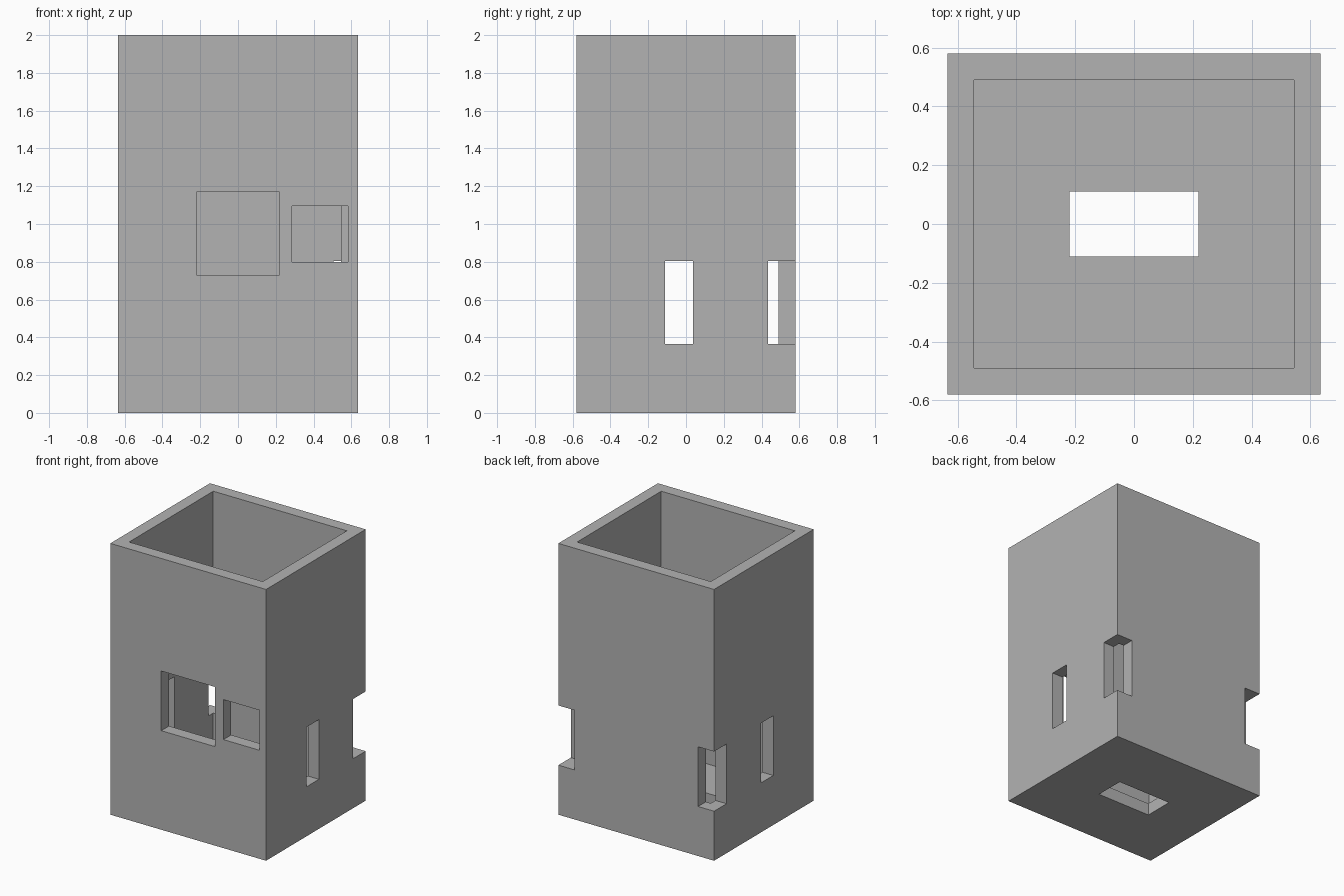
import bpy

cube = bpy.data.objects.get("Cube")
if cube:
    bpy.data.objects.remove(cube, do_unlink=True)

HX, HY, H = 0.635, 0.58, 2.0   # outer half sizes and height
WALL = 0.09
BITE = 0.13                    # how far each opening reaches into the shell
OUT = 0.1                      # cutter overshoot


def box(name, low, high):
    """Axis-aligned box between two corners."""
    bpy.ops.mesh.primitive_cube_add(size=1)
    obj = bpy.context.object
    obj.name = name
    for v in obj.data.vertices:
        v.co = [lo if c < 0 else hi for c, lo, hi in zip(v.co, low, high)]
    return obj


def cut(target, name, low, high):
    """Subtract a box from the target and discard the cutter."""
    cutter = box(name, low, high)
    mod = target.modifiers.new(name, "BOOLEAN")
    mod.operation = "DIFFERENCE"
    mod.solver = "EXACT"
    mod.object = cutter
    bpy.context.view_layer.objects.active = target
    bpy.ops.object.modifier_apply(modifier=mod.name)
    bpy.data.objects.remove(cutter, do_unlink=True)


# Open-topped box shell
shell = box("box_shell", (-HX, -HY, 0), (HX, HY, H))
cut(shell, "cavity", (-HX + WALL, -HY + WALL, WALL), (HX - WALL, HY - WALL, H + OUT))

# Front openings
front, front_in = -HY - OUT, -HY + BITE
cut(shell, "front_large_window", (-0.22, front, 0.73), (0.22, front_in, 1.17))
cut(shell, "front_small_window", (0.287, front, 0.8), (0.583, front_in, 1.095))

# Side slots and back corner notches, on both sides
for side in (-1, 1):
    x0, x1 = sorted((side * (HX - BITE), side * (HX + OUT)))
    cut(shell, "side_slot", (x0, -0.11, 0.365), (x1, 0.036, 0.805))
    cut(shell, "corner_notch", (x0, 0.435, 0.365), (x1, HY + OUT, 0.805))

# Floor opening
cut(shell, "floor_hole", (-0.22, -0.11, -OUT), (0.22, 0.11, BITE))

# Plain grey finish
grey = bpy.data.materials.new("grey")
grey.use_nodes = True
colour = (0.45, 0.45, 0.45, 1)
grey.diffuse_color = colour
grey.node_tree.nodes["Principled BSDF"].inputs["Base Color"].default_value = colour
shell.data.materials.clear()
shell.data.materials.append(grey)
